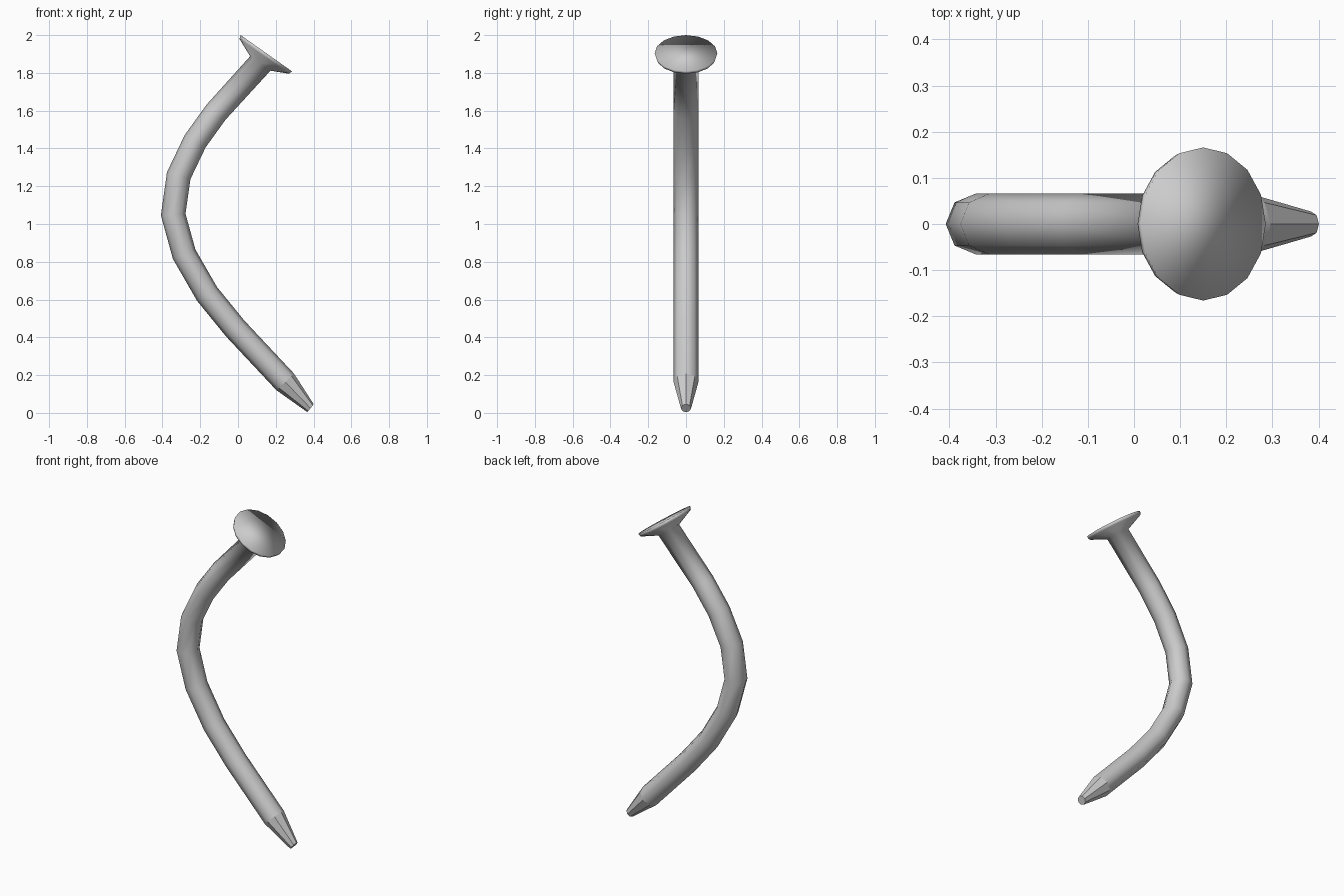
import bpy, bmesh, math
from mathutils import Vector

if "Cube" in bpy.data.objects:
    bpy.data.objects.remove(bpy.data.objects["Cube"])

# Centre line of the bent shank in the xz plane, from tip to neck
PATH = [(0.384, 0.025), (0.25, 0.164), (-0.016, 0.448), (-0.164, 0.63),
        (-0.285, 0.84), (-0.343, 1.05), (-0.314, 1.256), (-0.227, 1.438),
        (-0.116, 1.592), (0.118, 1.85)]
PATH = [Vector((x, 0, z)) for x, z in PATH]
HEAD_AXIS = Vector((0.577, 0, 0.817))
HEAD_TOP = Vector((0.15, 0, 1.904))
R = 0.066

bm = bmesh.new()


def ring(centre, axis, radius, n, in_plane=None):
    """Ring of n vertices square to an axis lying in the xz plane."""
    axis = axis.normalized()
    side = Vector((axis.z, 0, -axis.x))
    in_plane = in_plane or radius
    return [bm.verts.new(centre + side * in_plane * math.cos(math.tau * i / n)
                         + Vector((0, radius * math.sin(math.tau * i / n), 0)))
            for i in range(n)]


def bridge(a, b, smooth=True):
    n = len(a)
    for i in range(n):
        j = (i + 1) % n
        bm.faces.new((a[i], a[j], b[j], b[i])).smooth = smooth


# Eight-sided shank, mitred at every bend
rings = []
for i, p in enumerate(PATH):
    if i == 0:
        rings.append(ring(p, Vector((-0.78, 0, 0.62)), 0.027, 8))
    elif i == len(PATH) - 1:
        rings.append(ring(p, HEAD_AXIS, R, 8))
    else:
        d0 = (p - PATH[i - 1]).normalized()
        d1 = (PATH[i + 1] - p).normalized()
        rings.append(ring(p, d0 + d1, R, 8, R / math.cos(d0.angle(d1) / 2) * 0.97))
for i in range(len(rings) - 1):
    bridge(rings[i], rings[i + 1], smooth=i > 0)   # the pointed taper is faceted
bm.faces.new(rings[0][::-1])

# Sixteen-sided head flaring out from the neck
under = ring(HEAD_TOP - HEAD_AXIS * 0.02, HEAD_AXIS, 0.16, 16)
top = ring(HEAD_TOP, HEAD_AXIS, 0.166, 16)
neck = rings[-1]
for i in range(8):
    a, b = neck[i], neck[(i + 1) % 8]
    l, m, r = under[2 * i - 1], under[2 * i], under[2 * i + 1]
    for tri in ((a, m, l), (a, r, m), (a, b, r)):
        bm.faces.new(tri).smooth = True
bridge(under, top)
bm.faces.new(top).smooth = True

bmesh.ops.recalc_face_normals(bm, faces=bm.faces)
mesh = bpy.data.meshes.new("bent_nail")
bm.to_mesh(mesh)
bm.free()
nail = bpy.data.objects.new("bent_nail", mesh)
bpy.context.collection.objects.link(nail)
